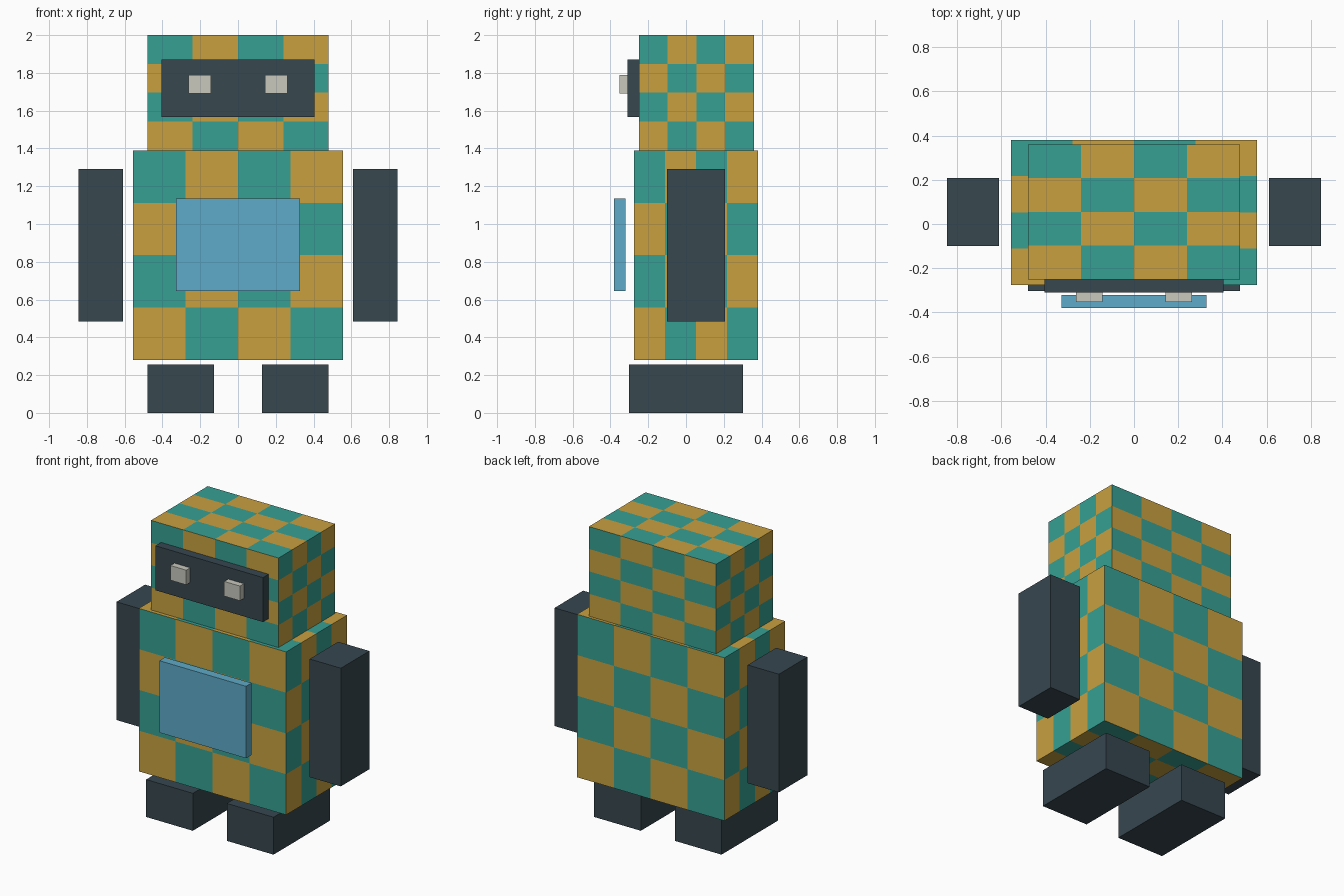
import bpy
import bmesh
from math import floor
from mathutils import Vector

cube = bpy.data.objects.get("Cube")
if cube:
    bpy.data.objects.remove(cube, do_unlink=True)


def linear(c):
    c /= 255
    return c / 12.92 if c <= 0.04045 else ((c + 0.055) / 1.055) ** 2.4


def material(name, *rgb):
    mat = bpy.data.materials.new(name)
    colour = [linear(c) for c in rgb] + [1]
    mat.diffuse_color = colour
    mat.use_nodes = True
    for node in mat.node_tree.nodes:
        if node.type == "BSDF_PRINCIPLED":
            node.inputs["Base Color"].default_value = colour
    return mat


teal = material("teal", 55, 160, 148)
ochre = material("ochre", 200, 160, 64)
slate = material("dark slate", 55, 71, 79)
blue = material("sky blue", 95, 170, 200)
pale = material("pale grey", 200, 200, 190)


def checker(bm, cells=4):
    """Cut each side into a grid and alternate the two materials."""
    bmesh.ops.subdivide_edges(bm, edges=bm.edges[:], cuts=cells - 1,
                              use_grid_fill=True)
    bm.normal_update()
    for face in bm.faces:
        centre = face.calc_center_median()
        axis = max(range(3), key=lambda a: abs(face.normal[a]))
        total = sum(floor((centre[a] + 0.5) * cells)
                    for a in range(3) if a != axis)
        # The lower left cell of every side, seen from outside, is ochre
        positive = face.normal[axis] > 0
        mirrored = positive if axis == 1 else not positive
        face.material_index = (total + 1 + mirrored) % 2


def block(name, low, high, mats, checked=False):
    low, high = Vector(low), Vector(high)
    bm = bmesh.new()
    bmesh.ops.create_cube(bm, size=1)
    if checked:
        checker(bm)
    bmesh.ops.scale(bm, vec=high - low, verts=bm.verts)
    mesh = bpy.data.meshes.new(name)
    bm.to_mesh(mesh)
    bm.free()
    for mat in mats:
        mesh.materials.append(mat)
    obj = bpy.data.objects.new(name, mesh)
    obj.location = (low + high) / 2
    bpy.context.collection.objects.link(obj)
    return obj


def pair(name, low, high, mat):
    """A block on the left side and its mirror on the right."""
    block("left_" + name, low, high, [mat])
    block("right_" + name, (-high[0], *low[1:]), (-low[0], *high[1:]), [mat])


# Checked torso and head
block("torso", (-0.555, -0.275, 0.28), (0.555, 0.38, 1.39), [teal, ochre], True)
block("head", (-0.48, -0.25, 1.39), (0.48, 0.36, 2.0), [teal, ochre], True)

# Face and chest
block("visor", (-0.405, -0.31, 1.567), (0.405, -0.25, 1.87), [slate])
pair("eye", (0.143, -0.353, 1.69), (0.262, -0.305, 1.79), pale)
block("chest_panel", (-0.327, -0.38, 0.645), (0.327, -0.32, 1.135), [blue])

# Limbs
pair("arm", (0.61, -0.1, 0.485), (0.845, 0.207, 1.29), slate)
pair("foot", (0.128, -0.303, 0), (0.48, 0.303, 0.255), slate)
